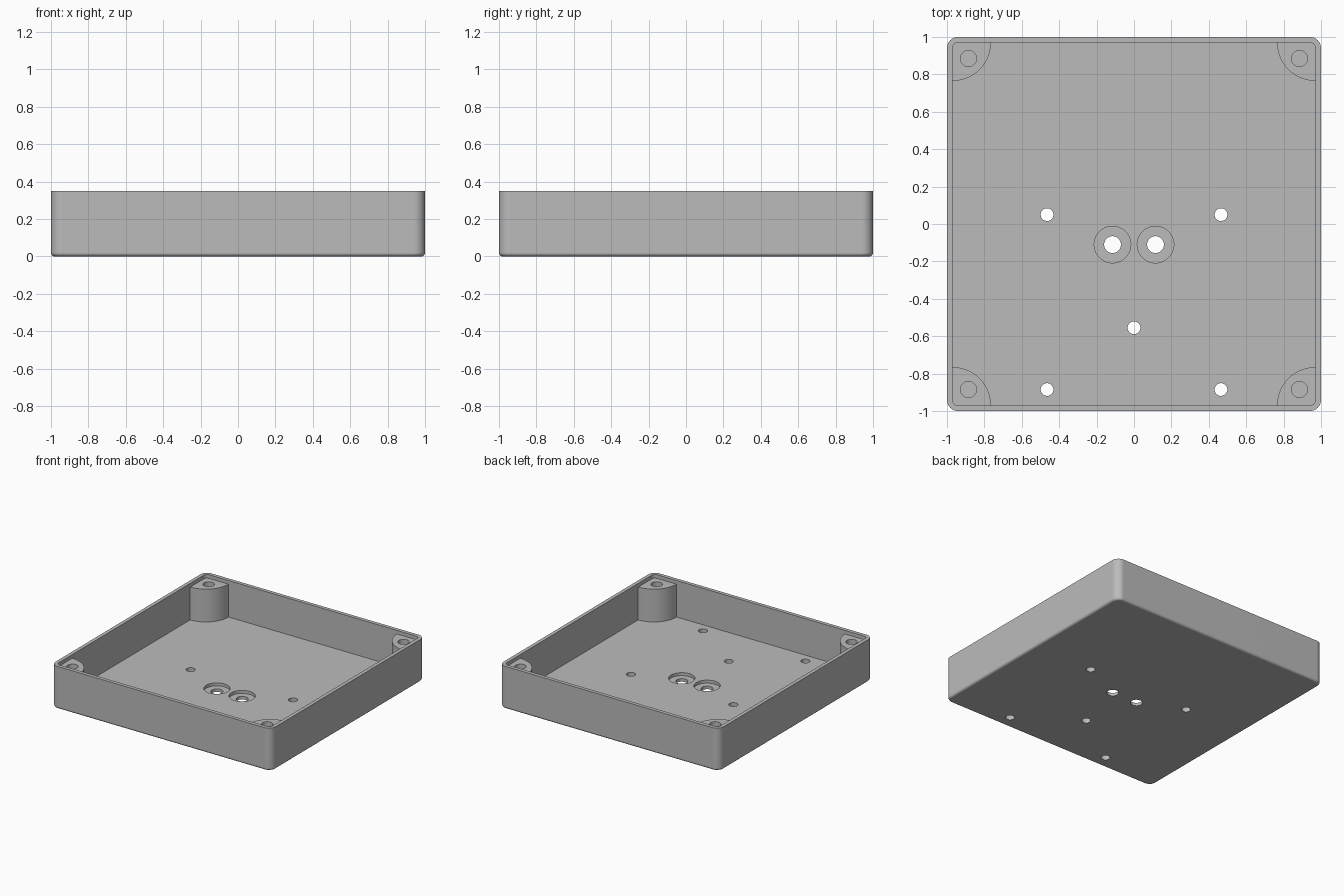
import bpy
import bmesh
from math import cos, sin, pi
from mathutils import Matrix

default = bpy.data.objects.get("Cube")
if default:
    bpy.data.objects.remove(default, do_unlink=True)

HEIGHT, FLOOR, POST_TOP = 0.35, 0.05, 0.32
INNER, POST_RADIUS, SCREW = 0.97, 0.205, 0.885

grey = bpy.data.materials.new("plain grey")
grey.use_nodes = True
colour = (0.5, 0.5, 0.5, 1)
grey.diffuse_color = colour
grey.node_tree.nodes["Principled BSDF"].inputs["Base Color"].default_value = colour


def make_object(name, bm):
    bmesh.ops.recalc_face_normals(bm, faces=bm.faces[:])
    mesh = bpy.data.meshes.new(name)
    bm.to_mesh(mesh)
    bm.free()
    mesh.materials.append(grey)
    obj = bpy.data.objects.new(name, mesh)
    bpy.context.collection.objects.link(obj)
    return obj


def rounded_box(name, half, z0, z1, radius, fillet=0):
    """Square box with rounded upright edges and an optional bottom fillet."""
    bm = bmesh.new()
    size = Matrix.Diagonal((2 * half, 2 * half, z1 - z0, 1))
    bmesh.ops.create_cube(bm, size=1, matrix=Matrix.Translation((0, 0, (z0 + z1) / 2)) @ size)
    upright = [e for e in bm.edges if abs(e.verts[0].co.z - e.verts[1].co.z) > 0.01]
    bmesh.ops.bevel(bm, geom=upright, offset=radius, segments=10, profile=0.5, affect='EDGES')
    if fillet:
        bottom = [e for e in bm.edges if all(abs(v.co.z - z0) < 1e-4 for v in e.verts)]
        bmesh.ops.bevel(bm, geom=bottom, offset=fillet, segments=5, profile=0.5, affect='EDGES')
    return make_object(name, bm)


def cylinder(name, x, y, radius, z0, z1):
    bm = bmesh.new()
    bmesh.ops.create_cone(bm, cap_ends=True, segments=48, radius1=radius, radius2=radius,
                          depth=z1 - z0, matrix=Matrix.Translation((x, y, (z0 + z1) / 2)))
    return make_object(name, bm)


def corner_post(sx, sy):
    """Quarter-round post, its back edges buried slightly in the walls."""
    back = INNER + 0.005
    near = INNER - POST_RADIUS
    points = [(back, back), (near, back)]
    points += [(INNER - POST_RADIUS * cos(a), INNER - POST_RADIUS * sin(a))
               for a in (i * pi / 48 for i in range(25))]
    points.append((back, near))
    bm = bmesh.new()
    face = bm.faces.new([bm.verts.new((sx * x, sy * y, FLOOR - 0.01)) for x, y in points])
    top = bmesh.ops.extrude_face_region(bm, geom=[face])["geom"]
    bmesh.ops.translate(bm, vec=(0, 0, POST_TOP - FLOOR + 0.01),
                        verts=[v for v in top if isinstance(v, bmesh.types.BMVert)])
    return make_object("corner_post", bm)


def combine(target, tool, operation):
    mod = target.modifiers.new(operation.lower(), 'BOOLEAN')
    mod.operation, mod.solver, mod.object = operation, 'EXACT', tool
    bpy.context.view_layer.objects.active = target
    bpy.ops.object.modifier_apply(modifier=mod.name)
    bpy.data.objects.remove(tool, do_unlink=True)


# Open tray
tray = rounded_box("enclosure_tray", 1, 0, HEIGHT, 0.06, 0.02)
combine(tray, rounded_box("cavity", INNER, FLOOR, HEIGHT + 0.1, 0.03), 'DIFFERENCE')

# Corner posts with blind screw holes
for sx in (-1, 1):
    for sy in (-1, 1):
        combine(tray, corner_post(sx, sy), 'UNION')
        combine(tray, cylinder("screw_hole", sx * SCREW, sy * SCREW, 0.043,
                               FLOOR + 0.01, HEIGHT + 0.1), 'DIFFERENCE')

# Small mounting holes through the floor
for x, y in ((-0.465, 0.05), (0.465, 0.05), (-0.465, -0.885), (0.465, -0.885), (0, -0.555)):
    combine(tray, cylinder("mounting_hole", x, y, 0.034, -0.1, 0.1), 'DIFFERENCE')

# Pair of counterbored holes
for x in (-0.115, 0.115):
    combine(tray, cylinder("through_hole", x, -0.11, 0.045, -0.1, 0.1), 'DIFFERENCE')
    combine(tray, cylinder("counterbore", x, -0.11, 0.098, 0.025, 0.1), 'DIFFERENCE')

# Smooth fillets, flat walls
bpy.ops.object.select_all(action='DESELECT')
tray.select_set(True)
bpy.context.view_layer.objects.active = tray
bpy.ops.object.shade_smooth_by_angle(angle=pi / 6)
weighted = tray.modifiers.new("flat_walls", 'WEIGHTED_NORMAL')
weighted.keep_sharp = True
